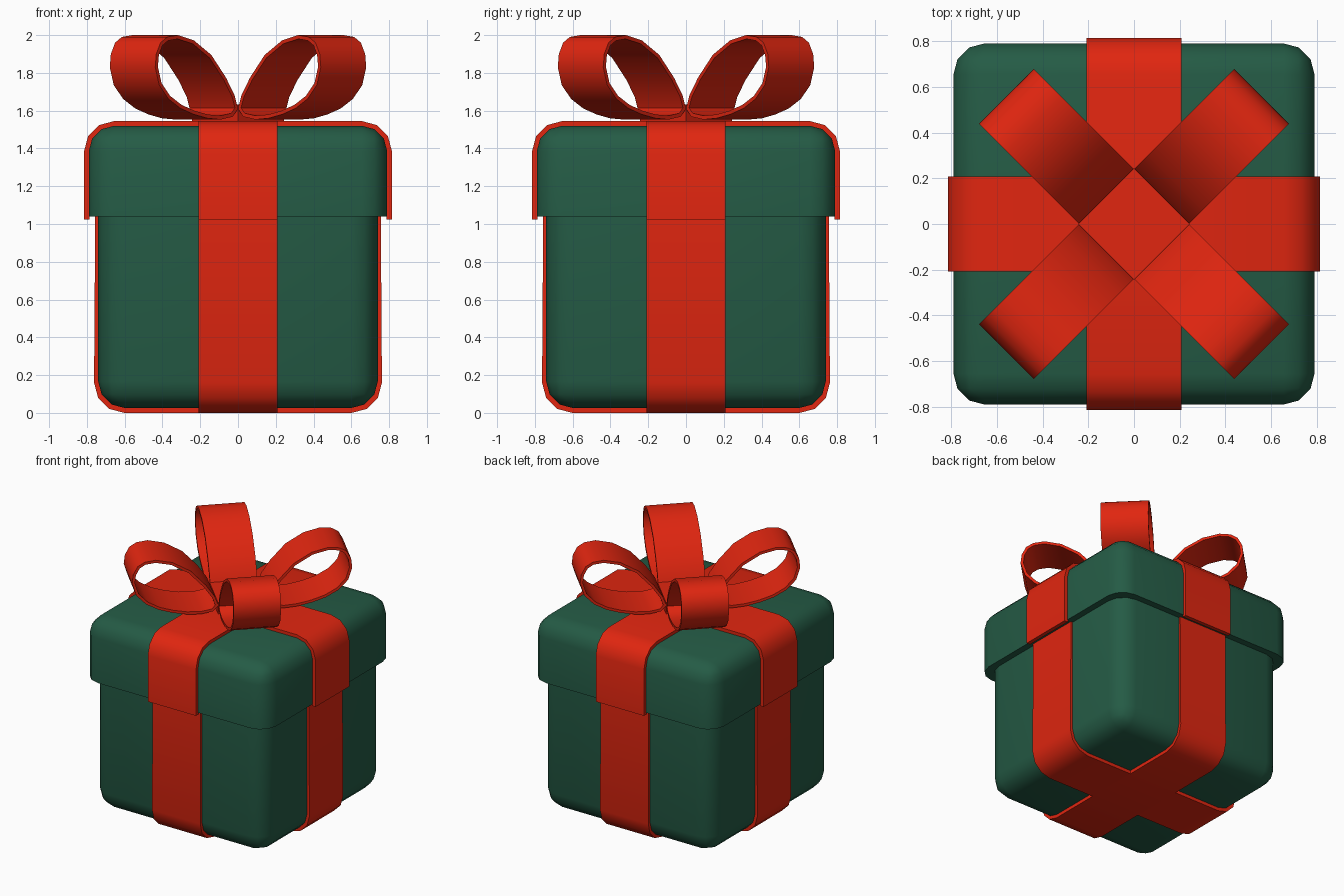
import bpy, bmesh, math
from mathutils import Vector, Matrix

if "Cube" in bpy.data.objects:
    bpy.data.objects.remove(bpy.data.objects["Cube"])


def material(name, rgb):
    m = bpy.data.materials.new(name)
    m.diffuse_color = (*rgb, 1)
    m.use_nodes = True
    m.node_tree.nodes["Principled BSDF"].inputs["Base Color"].default_value = m.diffuse_color
    return m


GREEN = material("green paper", (0.018, 0.105, 0.06))
RED = material("red ribbon", (0.75, 0.019, 0.005))


def finish(name, bm, mat, angle=0):
    bmesh.ops.recalc_face_normals(bm, faces=bm.faces)
    bm.transform(Matrix.Rotation(math.radians(angle), 4, 'Z'))
    me = bpy.data.meshes.new(name)
    bm.to_mesh(me)
    bm.free()
    me.materials.append(mat)
    me.shade_smooth()
    me.set_sharp_from_angle(angle=math.radians(50))
    ob = bpy.data.objects.new(name, me)
    bpy.context.collection.objects.link(ob)


def box(name, half, z0, z1, mat, bevel=0, sharp_z=None, angle=0):
    """Box with every edge rounded except those lying at height sharp_z."""
    bm = bmesh.new()
    bmesh.ops.create_cube(bm, size=1)
    for v in bm.verts:
        v.co = (v.co.x * 2 * half, v.co.y * 2 * half, z0 if v.co.z < 0 else z1)
    if bevel:
        edges = [e for e in bm.edges
                 if not all(abs(v.co.z - sharp_z) < 1e-4 for v in e.verts)]
        bmesh.ops.bevel(bm, geom=edges, offset=bevel, segments=3,
                        profile=0.5, affect='EDGES')
    finish(name, bm, mat, angle)


def strip(name, pts, half_w, thick, angle, closed=False):
    """Ribbon of given width along a counterclockwise (x, z) path, thickened inward."""
    pts = [Vector(p) for p in pts]
    n = len(pts)
    inner = []
    for i, p in enumerate(pts):
        a = pts[i - 1] if closed or i else None
        b = pts[(i + 1) % n] if closed or i < n - 1 else None
        t0 = (p - a).normalized() if a else (b - p).normalized()
        t1 = (b - p).normalized() if b else t0
        t = (t0 + t1).normalized()
        inner.append(p - Vector((t.y, -t.x)) * thick / max(t.dot(t0), 0.5))
    bm = bmesh.new()
    rings = []
    for o, q in zip(pts, inner):
        rings.append([bm.verts.new((c.x, s * half_w, c.y))
                      for c, s in ((o, -1), (o, 1), (q, 1), (q, -1))])
    for i in range(n if closed else n - 1):
        r, s = rings[i], rings[(i + 1) % n]
        for k in range(4):
            bm.faces.new((r[k], r[(k + 1) % 4], s[(k + 1) % 4], s[k]))
    if not closed:
        bm.faces.new(rings[0])
        bm.faces.new(rings[-1])
    finish(name, bm, RED, angle)


def corner(cx, cz, r, a0):
    return [(cx + r * math.cos(math.radians(a0 + 30 * k)),
             cz + r * math.sin(math.radians(a0 + 30 * k))) for k in range(4)]


# Box and lid
box("box_body", 0.74, 0.026, 1.06, GREEN, 0.14, 1.06)
box("box_lid", 0.79, 1.04, 1.52, GREEN, 0.135, 1.04)

# Flat ribbons crossing the body and the lid
H, L, R = 0.762, 0.815, 0.16
body_path = ([(-H + 0.006, 1.04)] + corner(-H + R, R, R, 180)
             + corner(H - R, R, R, 270) + [(H - 0.006, 1.04)])
lid_path = ([(L, 1.025)] + corner(L - R, 1.545 - R, R, 0)
            + corner(-L + R, 1.545 - R, R, 90) + [(-L, 1.025)])
for tag, ang in (("x", 0), ("y", 90)):
    strip("body_ribbon_" + tag, body_path, 0.208, 0.03, ang)
    strip("lid_ribbon_" + tag, lid_path, 0.208, 0.03, ang)

# Bow: four teardrop loops on the diagonals around a square knot
loop_path = [(0.17, 1.61), (0.21, 1.568), (0.30, 1.553), (0.40, 1.56),
             (0.50, 1.58), (0.60, 1.612), (0.69, 1.662), (0.76, 1.735),
             (0.79, 1.83), (0.782, 1.90), (0.75, 1.96), (0.70, 1.99),
             (0.62, 2.0), (0.50, 1.972), (0.37, 1.895), (0.26, 1.775),
             (0.195, 1.68)]
for i in range(4):
    strip("bow_loop_%d" % (i + 1), loop_path, 0.17, 0.02, 45 + 90 * i, True)
box("bow_knot", 0.173, 1.535, 1.632, RED, angle=45)
